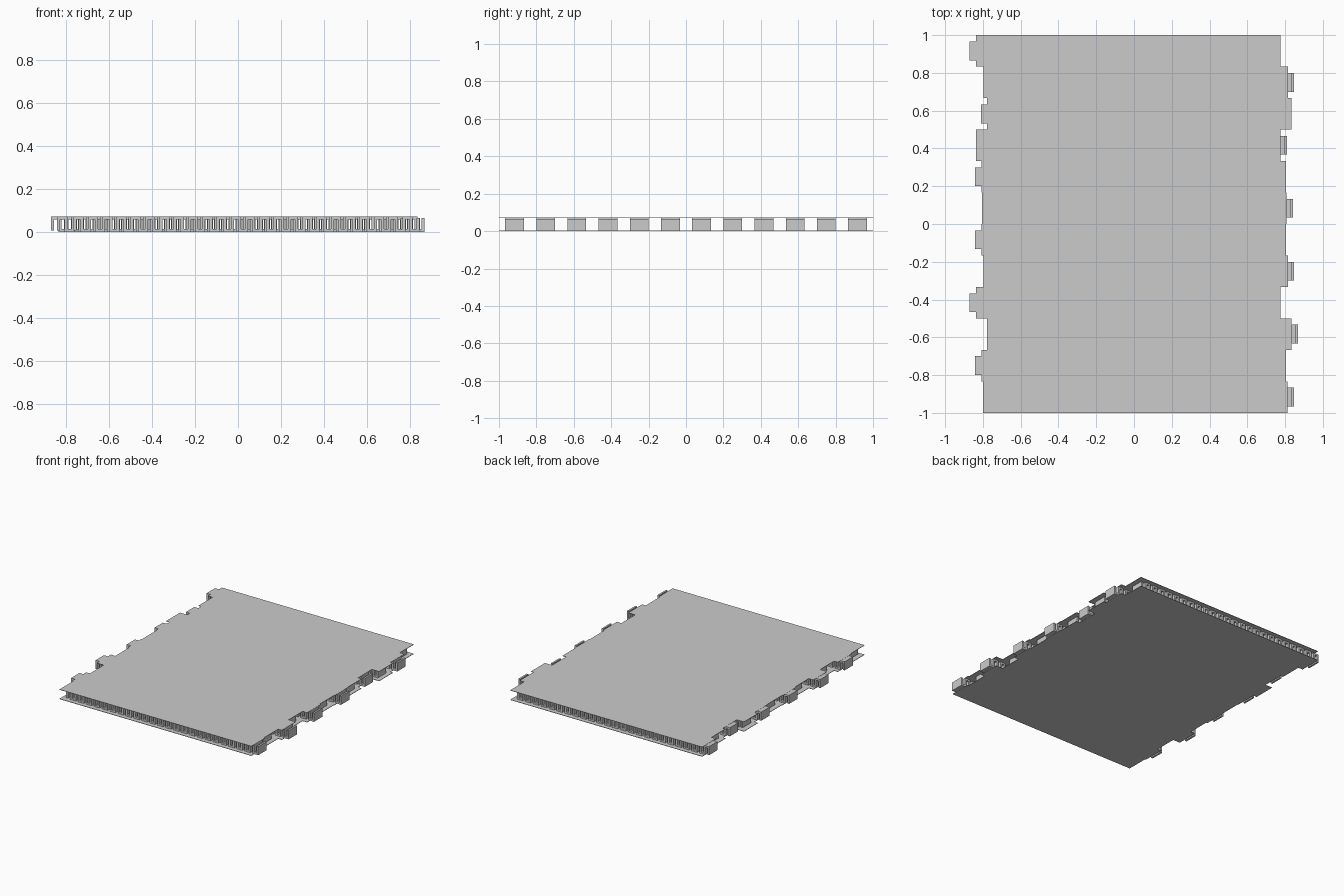
import bpy

if "Cube" in bpy.data.objects:
    bpy.data.objects.remove(bpy.data.objects["Cube"])

ROWS = 12
PITCH = 2.0 / ROWS        # depth of one row
LENGTH = 1.612            # length of each sheet and core strip
HEIGHT = 0.074
SHEET = 0.003             # thickness of the cover sheets
WALL = 0.014              # thickness of the folded core
FOLDS = 49                # upright walls in one core strip
SHIFT = 0.034             # core sticks out by half a fold, alternating sides
LEFT = [-0.80, -0.808, -0.777, -0.836, -0.798, -0.808,
        -0.804, -0.808, -0.837, -0.777, -0.798, -0.836]


def make(name, verts, faces):
    mesh = bpy.data.meshes.new(name)
    mesh.from_pydata(verts, [], faces)
    mesh.update()
    obj = bpy.data.objects.new(name, mesh)
    bpy.context.collection.objects.link(obj)
    return obj


def box(name, x0, x1, y0, y1, z0, z1):
    v = [(x, y, z) for z in (z0, z1)
         for x, y in ((x0, y0), (x1, y0), (x1, y1), (x0, y1))]
    f = [(3, 2, 1, 0), (4, 5, 6, 7), (0, 1, 5, 4),
         (1, 2, 6, 5), (2, 3, 7, 6), (3, 0, 4, 7)]
    return make(name, v, f)


def folded_strip(name, x0, y0, y1):
    # square-wave centre line, swept in y and thickened
    lo, hi = 0.001 + WALL / 2, HEIGHT - 0.001 - WALL / 2
    step = (LENGTH - WALL) / (FOLDS - 1)
    path = []
    for k in range(FOLDS):
        x = x0 + WALL / 2 + k * step
        ends = (lo, hi) if k % 2 == 0 else (hi, lo)
        path += [(x, z) for z in ends]
    verts = [(x, y, z) for x, z in path for y in (y0, y1)]
    faces = [(2 * i, 2 * i + 2, 2 * i + 3, 2 * i + 1) for i in range(len(path) - 1)]
    obj = make(name, verts, faces)
    mod = obj.modifiers.new("thickness", 'SOLIDIFY')
    mod.thickness = WALL
    mod.offset = 0
    mod.use_even_offset = True
    return obj


for i, left in enumerate(LEFT):
    y0 = -1 + i * PITCH
    yc = y0 + PITCH / 2
    # cover sheets above and below
    box(f"bottom_sheet_{i + 1}", left, left + LENGTH, y0, y0 + PITCH, 0, SHEET)
    box(f"top_sheet_{i + 1}", left, left + LENGTH, y0, y0 + PITCH, HEIGHT - SHEET, HEIGHT)
    # folded core strip between the sheets
    side = SHIFT if i % 2 == 0 else -SHIFT
    folded_strip(f"core_strip_{i + 1}", left + side, yc - 0.05, yc + 0.05)
